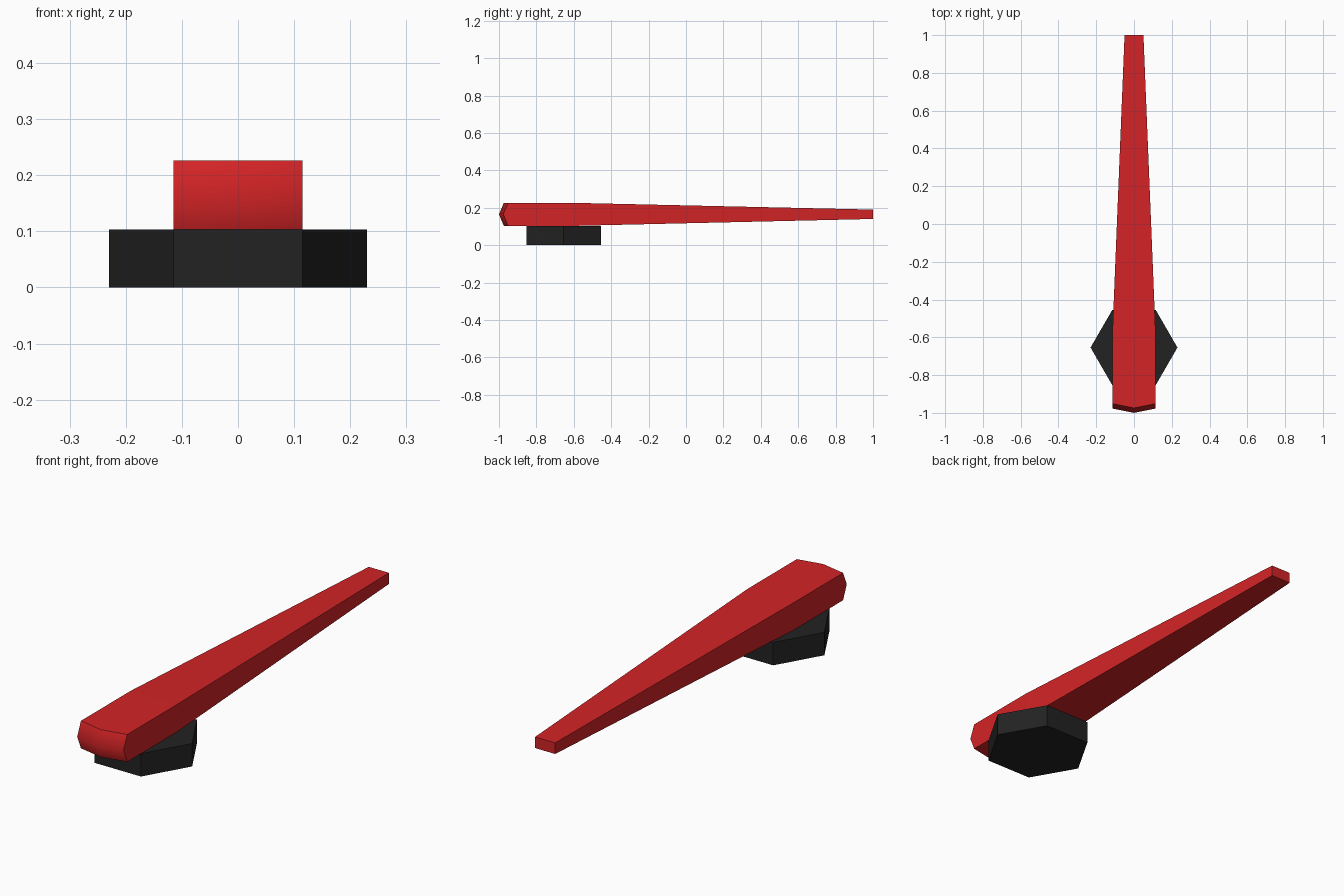
import bpy, bmesh, math
from mathutils import Matrix

if "Cube" in bpy.data.objects:
    bpy.data.objects.remove(bpy.data.objects["Cube"])


def material(name, rgb):
    m = bpy.data.materials.new(name)
    m.diffuse_color = (*rgb, 1)
    m.use_nodes = True
    m.node_tree.nodes["Principled BSDF"].inputs["Base Color"].default_value = m.diffuse_color
    return m


def finish(bm, name, mat):
    bmesh.ops.recalc_face_normals(bm, faces=bm.faces[:])
    me = bpy.data.meshes.new(name)
    bm.to_mesh(me)
    bm.free()
    me.materials.append(mat)
    ob = bpy.data.objects.new(name, me)
    bpy.context.collection.objects.link(ob)
    return ob


red = material("red", (0.65, 0.017, 0.019))
black = material("black", (0.016, 0.016, 0.016))

# Hexagonal hub under the pointer
HUB_H = 0.103
bm = bmesh.new()
bmesh.ops.create_cone(bm, cap_ends=True, segments=6, radius1=0.23, radius2=0.23, depth=HUB_H,
                      matrix=Matrix.Translation((0, -0.654, HUB_H / 2)) @ Matrix.Rotation(math.pi / 6, 4, 'Z'))
# turn so that corners point along x
if max(v.co.x for v in bm.verts) < 0.22:
    bmesh.ops.rotate(bm, verts=bm.verts[:], cent=(0, -0.654, 0), matrix=Matrix.Rotation(math.pi / 6, 3, 'Z'))
finish(bm, "hub", black)

# Tapered pointer: side profile (y, z, half width), swept over three columns
BOT, TOP = HUB_H, 0.226
MID = (BOT + TOP) / 2
profile = [(-0.977, MID, 0.115), (-0.951, TOP, 0.115), (-0.6, TOP, 0.115), (1, 0.19, 0.05),
           (1, 0.14, 0.05), (-0.6, BOT, 0.115), (-0.951, BOT, 0.115)]
bm = bmesh.new()
cols = []
for s in (-1, 0, 1):
    # the blunt end bulges forward at the middle column
    cols.append([bm.verts.new((s * w, y - (0.023 if s == 0 and y < -0.9 else 0), z))
                 for y, z, w in profile])
n = len(profile)
for a, b in zip(cols, cols[1:]):
    for i in range(n):
        j = (i + 1) % n
        f = bm.faces.new((a[i], a[j], b[j], b[i]))
        f.smooth = i in (0, n - 1)   # only the blunt end is rounded
for c in (cols[0], cols[-1]):
    bm.faces.new([c[i] for i in (0, 1, 2, 5, 6)])
    bm.faces.new([c[i] for i in (2, 3, 4, 5)])
# keep the rim of the rounded end crisp
for e in bm.edges:
    if len({f.smooth for f in e.link_faces}) > 1:
        e.smooth = False
finish(bm, "pointer", red)
